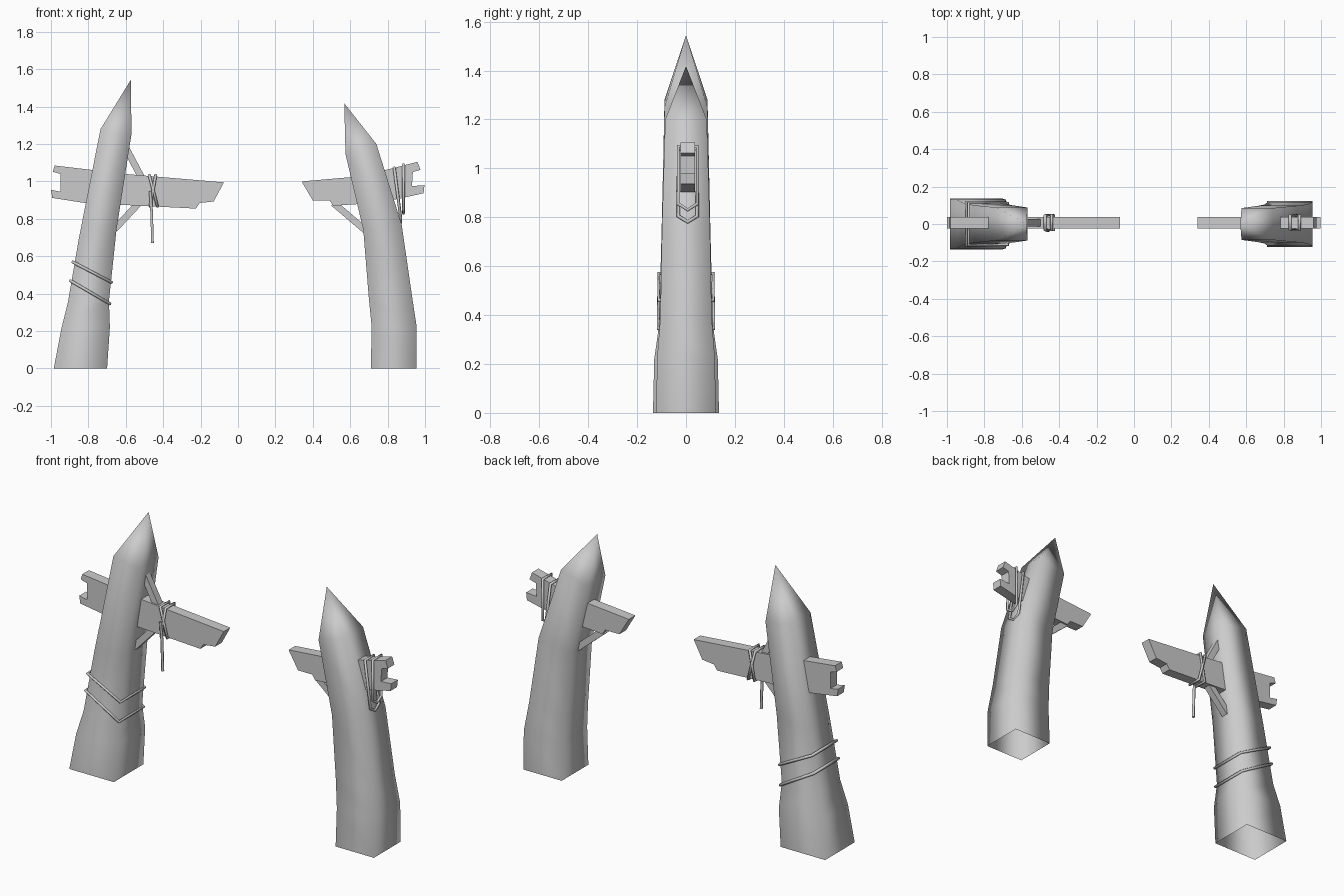
import bpy, bmesh, math
from mathutils import Vector

if "Cube" in bpy.data.objects:
    bpy.data.objects.remove(bpy.data.objects["Cube"])

wood = bpy.data.materials.new("weathered grey")
wood.diffuse_color = (0.6, 0.6, 0.6, 1)
wood.use_nodes = True
wood.node_tree.nodes["Principled BSDF"].inputs["Base Color"].default_value = wood.diffuse_color
BEAM_Y = 0.007


def finish(name, bm, smooth_angle=None):
    bmesh.ops.recalc_face_normals(bm, faces=bm.faces)
    mesh = bpy.data.meshes.new(name)
    bm.to_mesh(mesh)
    bm.free()
    obj = bpy.data.objects.new(name, mesh)
    bpy.context.collection.objects.link(obj)
    mesh.materials.append(wood)
    bpy.ops.object.select_all(action='DESELECT')
    obj.select_set(True)
    bpy.context.view_layer.objects.active = obj
    if smooth_angle:
        bpy.ops.object.shade_smooth_by_angle(angle=math.radians(smooth_angle))
    else:
        bpy.ops.object.shade_smooth()
    return obj


def post(name, rings, tip):
    """Four-sided leaning trunk, open below; ring = (x outer, z outer, x inner, z inner, half depth)."""
    bm = bmesh.new()
    loops = []
    for xo, zo, xi, zi, h in rings:
        loops.append([bm.verts.new(p) for p in
                      ((xo, -h, zo), (xi, -h, zi), (xi, h, zi), (xo, h, zo))])
    for a, b in zip(loops, loops[1:]):
        for i in range(4):
            j = (i + 1) % 4
            bm.faces.new((a[i], a[j], b[j], b[i]))
    top = bm.verts.new((tip[0], 0, tip[1]))
    for i in range(4):
        bm.faces.new((loops[-1][i], loops[-1][(i + 1) % 4], top))
    return finish(name, bm)


def plank(name, outline, half=0.03):
    """Side profile extruded along y."""
    bm = bmesh.new()
    front = bm.faces.new([bm.verts.new((x, BEAM_Y - half, z)) for x, z in outline])
    new = bmesh.ops.extrude_face_region(bm, geom=[front])["geom"]
    bmesh.ops.translate(bm, vec=(0, 2 * half, 0),
                        verts=[v for v in new if isinstance(v, bmesh.types.BMVert)])
    return finish(name, bm, 35)


def strut(name, a, b, width=0.036, half=0.02):
    """Short diagonal brace between two points in the xz plane."""
    a, b = Vector(a), Vector(b)
    d = (b - a).normalized()
    n = Vector((-d.y, d.x)) * width / 2
    return plank(name, [a + n, b + n, b - n, a - n], half)


def rope(name, points, closed=False, radius=0.008):
    """Thin tube along a path."""
    cu = bpy.data.curves.new(name, 'CURVE')
    cu.dimensions = '3D'
    cu.bevel_depth = radius
    cu.bevel_resolution = 1
    cu.use_fill_caps = True
    sp = cu.splines.new('POLY')
    sp.points.add(len(points) - 1)
    for p, co in zip(sp.points, points):
        p.co = (*co, 1)
    sp.use_cyclic_u = closed
    obj = bpy.data.objects.new(name, cu)
    bpy.context.collection.objects.link(obj)
    cu.materials.append(wood)
    bpy.ops.object.select_all(action='DESELECT')
    obj.select_set(True)
    bpy.context.view_layer.objects.active = obj
    bpy.ops.object.convert(target='MESH')
    bpy.ops.object.shade_smooth()


# Leaning posts
post("left_post", [
    (-0.985, 0, -0.70, 0, 0.135), (-0.945, 0.21, -0.685, 0.22, 0.13),
    (-0.91, 0.35, -0.69, 0.36, 0.11), (-0.85, 0.70, -0.65, 0.74, 0.10),
    (-0.735, 1.28, -0.57, 1.25, 0.088)], (-0.572, 1.545))
post("right_post", [
    (0.955, 0, 0.71, 0, 0.122), (0.955, 0.225, 0.715, 0.22, 0.118),
    (0.93, 0.39, 0.70, 0.37, 0.105), (0.875, 0.77, 0.67, 0.74, 0.098),
    (0.74, 1.20, 0.575, 1.145, 0.085)], (0.568, 1.418))

# Broken crossbeam, with forked outer ends and splintered inner ends
plank("left_beam", [
    (-0.98, 1.085), (-0.99, 1.052), (-0.95, 1.04), (-0.95, 0.945), (-1.0, 0.955),
    (-0.993, 0.912), (-0.82, 0.885), (-0.225, 0.855), (-0.205, 0.885),
    (-0.13, 0.893), (-0.075, 0.995), (-0.58, 1.038)])
plank("right_beam", [
    (0.96, 1.105), (0.975, 1.062), (0.935, 1.05), (0.93, 0.975), (0.997, 0.98),
    (0.992, 0.937), (0.85, 0.905), (0.66, 0.88), (0.51, 0.87), (0.49, 0.898),
    (0.40, 0.898), (0.34, 1.0), (0.66, 1.028)])

# Diagonal braces
strut("left_upper_strut", (-0.60, 1.18), (-0.51, 1.01))
strut("left_lower_strut", (-0.66, 0.745), (-0.52, 0.895))
strut("right_lower_strut", (0.68, 0.74), (0.51, 0.885))

# Rope bands slanting around the left post
for i, (zo, zi, xo, xi, h) in enumerate(
        ((0.57, 0.46, -0.885, -0.675, 0.112), (0.47, 0.345, -0.897, -0.683, 0.114))):
    rope(f"post_rope_{i + 1}", [(xo, -h, zo), (xi, -h, zi), (xi, h, zi), (xo, h, zo)], True)

# Rope lashing and hanging end on the left beam
for i, (xt, xb) in enumerate(((-0.475, -0.43), (-0.44, -0.47))):
    rope(f"left_beam_rope_{i + 1}", [
        (xt, -0.033, 1.035), (xb, -0.033, 0.865), (xb, 0.047, 0.865), (xt, 0.047, 1.035)], True)
rope("left_hanging_rope", [(-0.47, -0.035, 0.95), (-0.462, -0.035, 0.84), (-0.457, -0.035, 0.67)])

# Drooping rope loops on the right beam
for i, (xt, zt, xb, zb) in enumerate(((0.835, 1.075, 0.87, 0.78), (0.885, 1.09, 0.885, 0.83))):
    rope(f"right_beam_rope_{i + 1}", [
        (xt, -0.032, zt), (xb, -0.032, zb + 0.025), (xb, BEAM_Y, zb),
        (xb, 0.046, zb + 0.025), (xt, 0.046, zt)], True)
